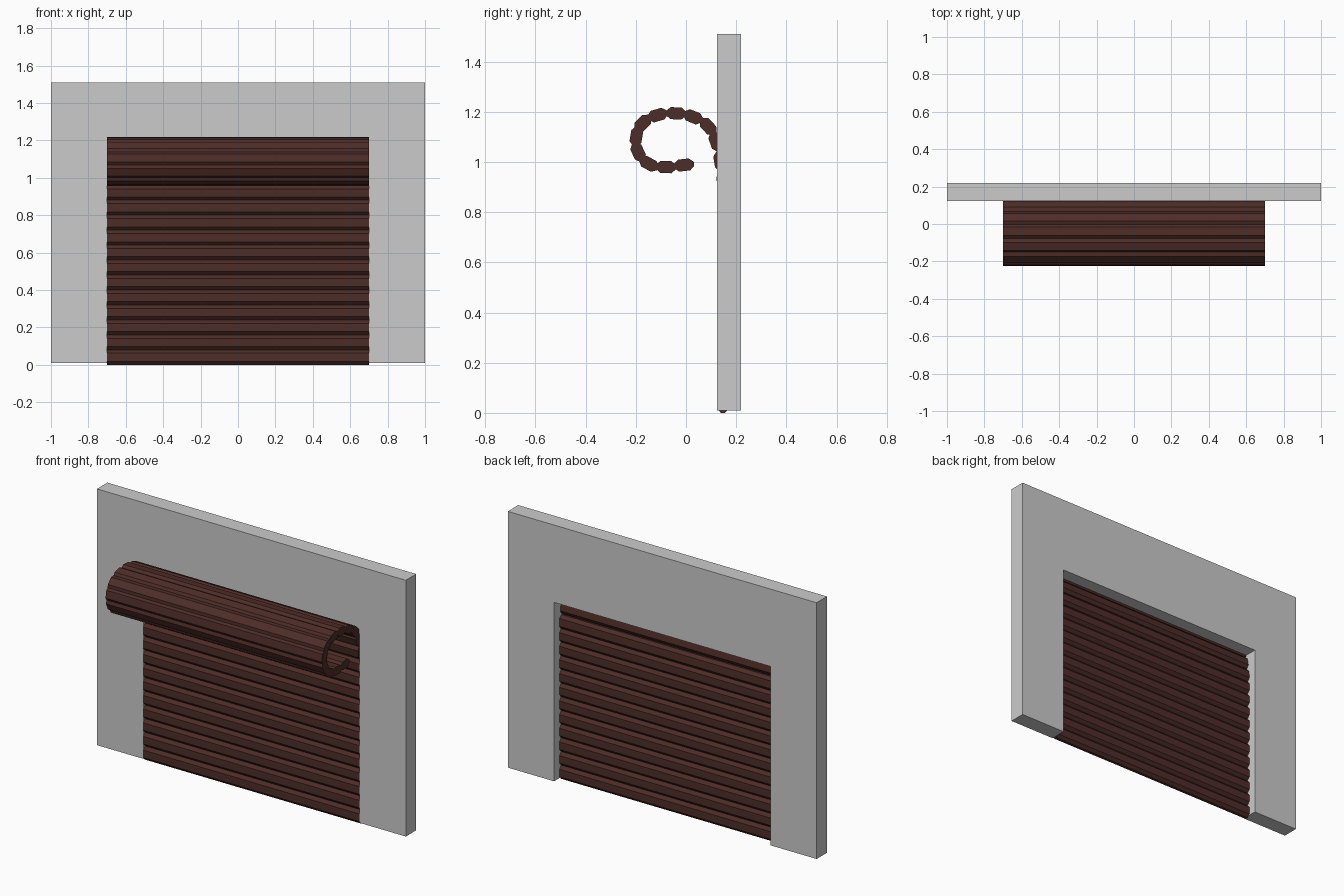
import bpy, bmesh, math

if "Cube" in bpy.data.objects:
    bpy.data.objects.remove(bpy.data.objects["Cube"])

HALF_W = 0.70
brown = bpy.data.materials.new("dark_brown")
brown.diffuse_color = (0.075, 0.026, 0.021, 1)
brown.use_nodes = True
brown.node_tree.nodes["Principled BSDF"].inputs["Base Color"].default_value = brown.diffuse_color


def prism(name, profile, axis, start, end, mat=None):
    """Extrude a 2D profile along x (profile is y,z) or y (profile is x,z)."""
    bm = bmesh.new()
    place = (lambda p: (start, p[0], p[1])) if axis == "x" else (lambda p: (p[0], start, p[1]))
    face = bm.faces.new([bm.verts.new(place(p)) for p in profile])
    ext = bmesh.ops.extrude_face_region(bm, geom=[face])
    verts = [g for g in ext["geom"] if isinstance(g, bmesh.types.BMVert)]
    d = end - start
    bmesh.ops.translate(bm, verts=verts, vec=(d, 0, 0) if axis == "x" else (0, d, 0))
    bmesh.ops.recalc_face_normals(bm, faces=bm.faces)
    me = bpy.data.meshes.new(name)
    bm.to_mesh(me)
    bm.free()
    ob = bpy.data.objects.new(name, me)
    bpy.context.collection.objects.link(ob)
    if mat:
        me.materials.append(mat)
    return ob


# Wall with doorway
TOP = 1.057
wall = [(-1, 0.01), (-HALF_W, 0.01), (-HALF_W, TOP), (HALF_W, TOP),
        (HALF_W, 0.01), (1, 0.01), (1, 1.51), (-1, 1.51)]
prism("wall", wall, "y", 0.124, 0.22)

# Slat centres (y, z): the hanging curtain, then the rolled-up top
hanging = [(0.147, 0.04 + 0.08 * k) for k in range(12)]
rolled = [(0.136, 1.004), (0.119, 1.082), (0.088, 1.142), (0.028, 1.180),
          (-0.040, 1.194), (-0.113, 1.187), (-0.172, 1.155), (-0.198, 1.102),
          (-0.191, 1.040), (-0.148, 0.993), (-0.080, 0.980), (-0.008, 0.988)]
path = hanging + rolled

# Octagonal slat section: (along, across)
section = [(-0.04, -0.008), (-0.022, -0.024), (0.022, -0.024), (0.04, -0.008),
           (0.04, 0.008), (0.022, 0.024), (-0.022, 0.024), (-0.04, 0.008)]

# Shutter slats, each turned to follow the path
for i, (y, z) in enumerate(path):
    a = path[max(i - 1, 0)]
    b = path[min(i + 1, len(path) - 1)]
    ang = math.atan2(b[1] - a[1], b[0] - a[0])
    if i < len(hanging) - 1:
        ang = math.pi / 2
    c, s = math.cos(ang), math.sin(ang)
    prof = [(y + u * c - v * s, z + u * s + v * c) for u, v in section]
    prism(f"shutter_slat_{i + 1:02d}", prof, "x", -HALF_W, HALF_W, brown)
